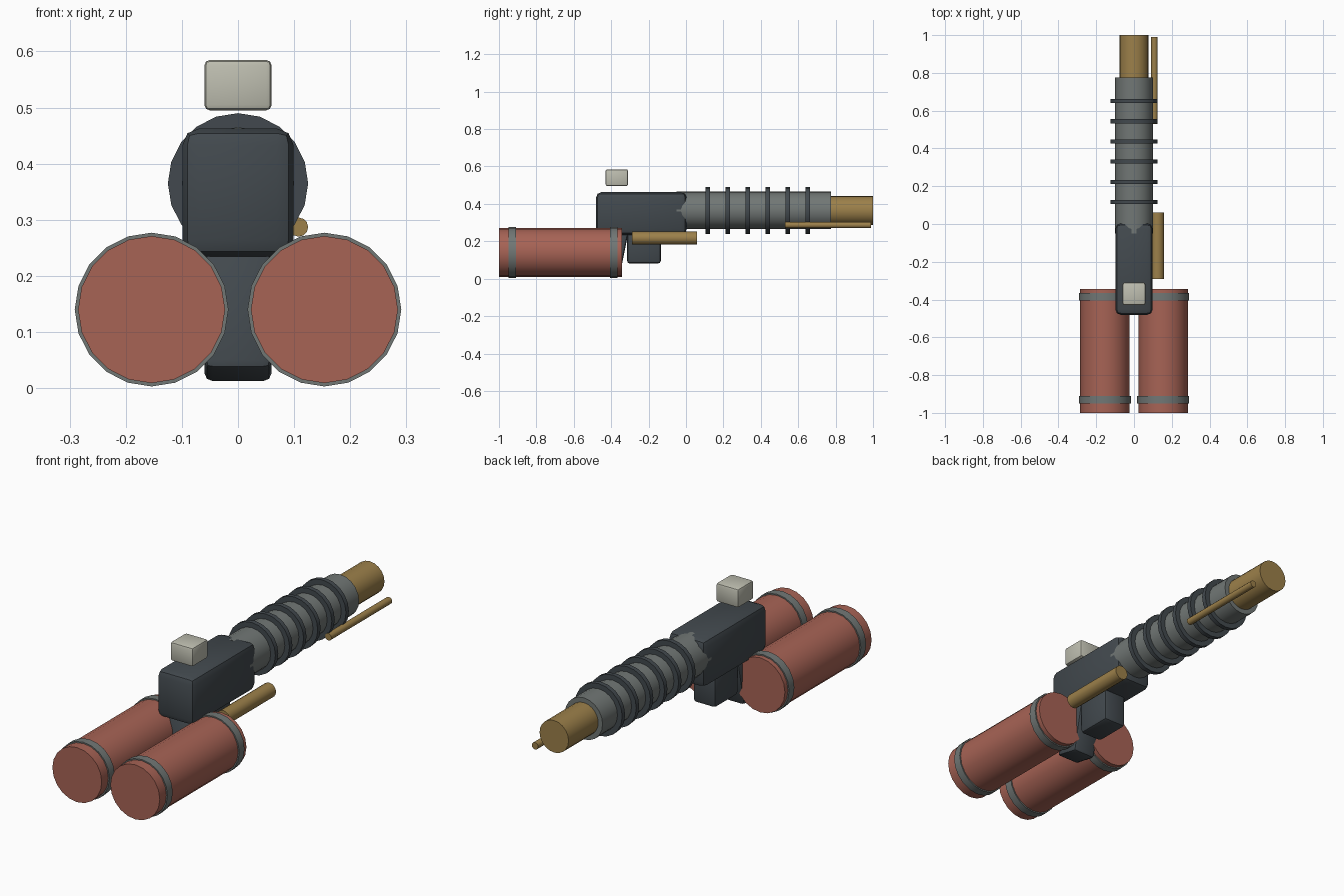
import bpy
from math import radians

cube = bpy.data.objects.get("Cube")
if cube:
    bpy.data.objects.remove(cube, do_unlink=True)


def material(name, rgb):
    """Flat material from 0-255 sRGB values."""
    lin = [((c / 255 + 0.055) / 1.055) ** 2.4 for c in rgb] + [1]
    mat = bpy.data.materials.new(name)
    mat.use_nodes = True
    mat.diffuse_color = lin
    mat.node_tree.nodes["Principled BSDF"].inputs["Base Color"].default_value = lin
    return mat


dark = material("dark gunmetal", (66, 73, 78))
grey = material("steel grey", (113, 119, 117))
brass = material("brass", (156, 128, 74))
red = material("rust red", (167, 99, 85))
cream = material("pale cream", (190, 190, 176))


def finish(name, mat):
    obj = bpy.context.object
    obj.name = obj.data.name = name
    obj.data.materials.append(mat)
    bpy.ops.object.shade_smooth_by_angle(angle=radians(31))
    return obj


def tube(name, mat, radius, y0, y1, x, z, sides=20):
    """Cylinder running along y."""
    bpy.ops.mesh.primitive_cylinder_add(
        vertices=sides, radius=radius, depth=y1 - y0,
        location=(x, (y0 + y1) / 2, z), rotation=(radians(90), 0, 0))
    return finish(name, mat)


def box(name, mat, size, loc, bevel, tilt=0):
    """Box with rounded edges, optionally tilted about x."""
    bpy.ops.mesh.primitive_cube_add(size=1, location=loc, rotation=(tilt, 0, 0))
    obj = bpy.context.object
    obj.scale = size
    bpy.ops.object.transform_apply(location=False, rotation=False, scale=True)
    mod = obj.modifiers.new("rounded edges", "BEVEL")
    mod.width = bevel
    mod.segments = 2
    bpy.ops.object.modifier_apply(modifier=mod.name)
    return finish(name, mat)


# Body, grip, magazine and sight
box("receiver", dark, (0.198, 0.485, 0.228), (0, -0.239, 0.349), 0.03)
box("grip", dark, (0.12, 0.13, 0.25), (0, -0.395, 0.145), 0.015, -0.2)
box("magazine_block", dark, (0.12, 0.18, 0.18), (0, -0.225, 0.171), 0.015)
box("sight", cream, (0.12, 0.12, 0.09), (0, -0.37, 0.54), 0.01)

# Barrel with cooling rings
axis = 0.365
tube("barrel", grey, 0.1, -0.05, 0.775, 0, axis)
tube("muzzle", brass, 0.077, 0.7, 1, 0, axis)
for i in range(6):
    y = 0.116 + i * 0.107
    tube(f"cooling_ring_{i + 1}", dark, 0.125, y - 0.011, y + 0.011, 0, axis)

# Brass side pipes
tube("thin_side_rod", brass, 0.017, 0.53, 0.99, 0.108, 0.287, 12)
tube("lower_side_pipe", brass, 0.035, -0.29, 0.06, 0.125, 0.217, 16)

# Paired tanks with straps
for side, x in (("left", 0.154), ("right", -0.154)):
    tube(f"{side}_tank", red, 0.131, -1, -0.343, x, 0.14)
    for place, y in (("front", -0.93), ("rear", -0.386)):
        tube(f"{side}_{place}_strap", grey, 0.137, y - 0.02, y + 0.02, x, 0.14)
